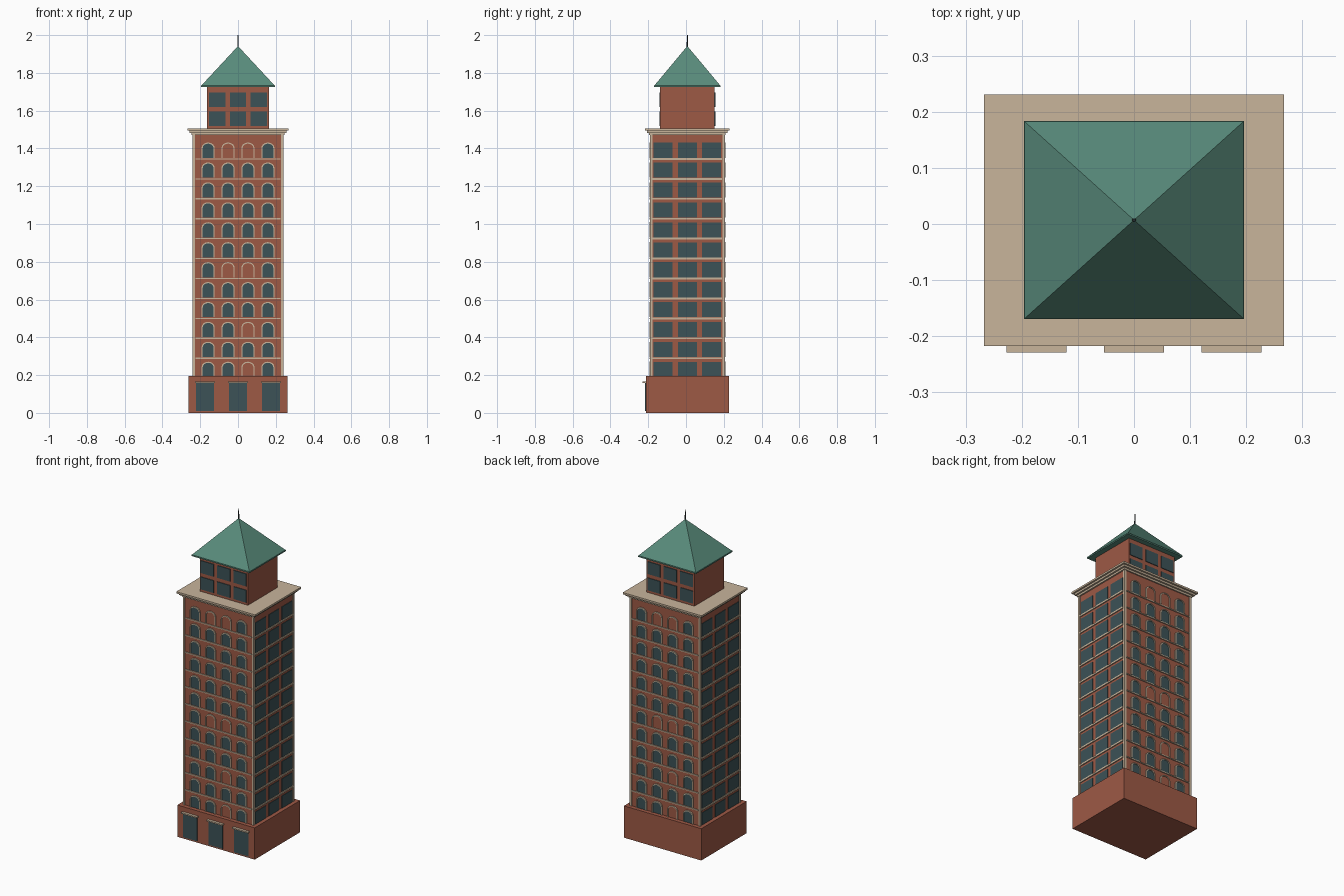
import bpy, bmesh, math
from mathutils import Matrix, Vector

old = bpy.data.objects.get("Cube")
if old:
    bpy.data.objects.remove(old, do_unlink=True)

CY = 0.007                      # the tower sits slightly behind the entrance canopies
HX, HY = 0.236, 0.194           # shaft half sizes
PITCH, ROWS, FIRST = 0.1055, 12, 0.19


def material(name, rgb):
    m = bpy.data.materials.new(name)
    m.use_nodes = True
    m.diffuse_color = (*rgb, 1)
    m.node_tree.nodes["Principled BSDF"].inputs["Base Color"].default_value = (*rgb, 1)
    return m


BRICK = material("red brick", (0.34, 0.10, 0.06))
STONE = material("tan stone", (0.58, 0.46, 0.33))
GLASS = material("dark glass", (0.045, 0.085, 0.095))
COPPER = material("green copper", (0.10, 0.26, 0.20))
METAL = material("dark metal", (0.03, 0.04, 0.04))


def finish(name, bm, mat):
    bmesh.ops.recalc_face_normals(bm, faces=bm.faces)
    me = bpy.data.meshes.new(name)
    bm.to_mesh(me)
    bm.free()
    me.materials.append(mat)
    ob = bpy.data.objects.new(name, me)
    ob.location.y = CY
    bpy.context.collection.objects.link(ob)
    return ob


def add_box(bm, x, y, z, sx, sy, sz):
    """Box centred in x and y, standing on z."""
    m = Matrix.Translation((x, y, z + sz / 2)) @ Matrix.Diagonal((sx, sy, sz, 1))
    bmesh.ops.create_cube(bm, size=1, matrix=m)


def box(name, mat, z, sx, sy, sz):
    bm = bmesh.new()
    add_box(bm, 0, 0, z, sx, sy, sz)
    return finish(name, bm, mat)


def arch(w, h, steps=8):
    """Outline of a round-topped opening from its lower right to its lower left."""
    r, rise = w / 2, w * 0.4
    pts = [(r, 0)]
    for i in range(steps + 1):
        a = math.pi * i / steps
        pts.append((r * math.cos(a), h - rise + rise * math.sin(a)))
    return pts + [(-r, 0)]


def extrude(bm, faces, depth):
    res = bmesh.ops.extrude_face_region(bm, geom=faces)
    verts = [v for v in res["geom"] if isinstance(v, bmesh.types.BMVert)]
    bmesh.ops.translate(bm, vec=Vector((0, -depth, 0)), verts=verts)


def add_arch_panel(bm, x, y, z, w, h, depth):
    f = bm.faces.new([bm.verts.new((x + px, y, z + pz)) for px, pz in arch(w, h)])
    extrude(bm, [f], depth)


def add_arch_frame(bm, x, y, z, w, h, t, depth):
    inner = [bm.verts.new((x + px, y, z + pz)) for px, pz in arch(w, h)]
    outer = [bm.verts.new((x + px, y, z + pz)) for px, pz in arch(w + 2 * t, h + t)]
    faces = [bm.faces.new((inner[i], inner[i + 1], outer[i + 1], outer[i]))
             for i in range(len(inner) - 1)]
    extrude(bm, faces, depth)


def both_sides(bm):
    """Repeat the mesh on the opposite side of the tower."""
    dup = bmesh.ops.duplicate(bm, geom=bm.verts[:] + bm.edges[:] + bm.faces[:])
    verts = [v for v in dup["geom"] if isinstance(v, bmesh.types.BMVert)]
    bmesh.ops.rotate(bm, cent=(0, 0, 0), matrix=Matrix.Rotation(math.pi, 3, 'Z'), verts=verts)


# Main masses
box("base", BRICK, 0, 0.525, 0.44, 0.195)
box("shaft", BRICK, 0.195, 2 * HX, 2 * HY, 1.285)
box("penthouse", BRICK, 1.505, 0.326, 0.288, 0.222)

# Stepped cornice
for label, z, grow, h in (("lower", 1.472, 0.009, 0.011), ("middle", 1.483, 0.02, 0.011),
                          ("upper", 1.494, 0.031, 0.011)):
    box(label + "_cornice", STONE, z, 2 * (HX + grow), 2 * (HY + grow - 0.001), h)

# Stone corner strips
bm = bmesh.new()
for sx in (-1, 1):
    for sy in (-1, 1):
        add_box(bm, sx * (HX - 0.002), sy * (HY - 0.002), 0.195, 0.013, 0.013, 1.28)
finish("corner_strips", bm, STONE)

# Arched windows on the front and back, some bricked up
blind = {(11, 1), (11, 2), (5, 1), (5, 2), (2, 2), (0, 2)}
panes, blinds, frames = bmesh.new(), bmesh.new(), bmesh.new()
for row in range(ROWS):
    z = FIRST + row * PITCH
    for col in range(4):
        x = (col - 1.5) * 0.1055
        target = blinds if (row, col) in blind else panes
        add_arch_panel(target, x, -HY + 0.001, z, 0.057, 0.075, 0.003)
        add_arch_frame(frames, x, -HY + 0.001, z, 0.057, 0.075, 0.006, 0.008)
for name, bm, mat in (("arched_panes", panes, GLASS), ("bricked_windows", blinds, BRICK),
                      ("arched_surrounds", frames, STONE)):
    both_sides(bm)
    finish(name, bm, mat)

# Wide windows on the two sides
bm = bmesh.new()
for row in range(ROWS):
    for y in (-0.128, 0, 0.128):
        add_box(bm, HX, y, FIRST + row * PITCH, 0.006, 0.1, 0.08)
both_sides(bm)
finish("side_windows", bm, GLASS)

# Floor bands: stone on the sides, slim stone sills front and back
bm = bmesh.new()
for row in range(1, ROWS):
    z = FIRST + row * PITCH
    add_box(bm, 0, 0, z - 0.011, 2 * HX + 0.012, 2 * HY - 0.02, 0.01)
    add_box(bm, 0, 0, z - 0.009, 2 * HX - 0.02, 2 * HY + 0.012, 0.006)
finish("floor_bands", bm, STONE)

# Entrance doors with canopies
doors, canopies = bmesh.new(), bmesh.new()
for x in (-0.174, 0, 0.174):
    add_box(doors, x, -0.22, 0.01, 0.096, 0.008, 0.148)
    add_box(canopies, x, -0.226, 0.157, 0.107, 0.02, 0.008)
finish("doors", doors, GLASS)
finish("door_canopies", canopies, STONE)

# Penthouse windows
bm = bmesh.new()
for x in (-0.111, 0, 0.111):
    for z in (1.52, 1.62):
        add_box(bm, x, -0.144, z, 0.087, 0.008, 0.076)
both_sides(bm)
finish("penthouse_windows", bm, GLASS)

# Pyramid roof with thin eaves and a spire
box("eaves", COPPER, 1.724, 0.392, 0.353, 0.008)
bm = bmesh.new()
corners = [bm.verts.new((sx * 0.195, sy * 0.1755, 1.732))
           for sx, sy in ((-1, -1), (1, -1), (1, 1), (-1, 1))]
apex = bm.verts.new((0, 0, 1.942))
bm.faces.new(corners)
for i in range(4):
    bm.faces.new((corners[i], corners[(i + 1) % 4], apex))
finish("roof", bm, COPPER)
bm = bmesh.new()
bmesh.ops.create_cone(bm, cap_ends=True, segments=8, radius1=0.0035, radius2=0.0025, depth=0.07,
                      matrix=Matrix.Translation((0, 0, 1.965)))
finish("spire", bm, METAL)
